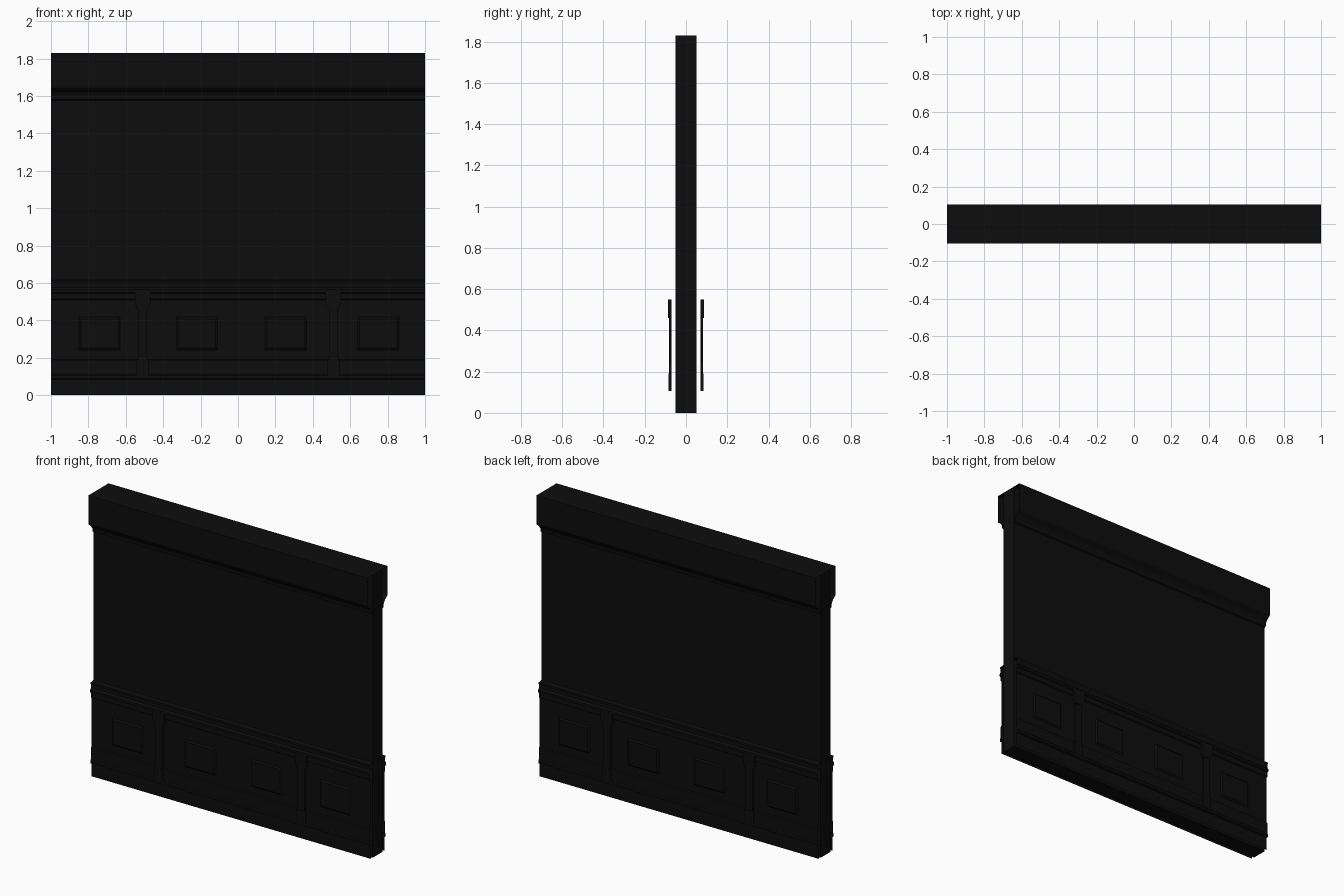
import bpy, bmesh

old = bpy.data.objects.get("Cube")
if old:
    bpy.data.objects.remove(old, do_unlink=True)

black = bpy.data.materials.new("soft black")
black.use_nodes = True
COLOUR = (0.004, 0.004, 0.004, 1)
black.diffuse_color = COLOUR
black.node_tree.nodes["Principled BSDF"].inputs["Base Color"].default_value = COLOUR


def finish(name, bm, mirror=True):
    """Turn a bmesh into an object, repeated on the back of the wall."""
    mesh = bpy.data.meshes.new(name)
    bm.to_mesh(mesh)
    bm.free()
    mesh.materials.append(black)
    ob = bpy.data.objects.new(name, mesh)
    bpy.context.collection.objects.link(ob)
    if mirror:
        mod = ob.modifiers.new("back side", 'MIRROR')
        mod.use_axis = (False, True, False)
        mod.use_mirror_merge = False
    return ob


def moulding(name, profile):
    """Open-ended strip along x from (depth, height) points."""
    bm = bmesh.new()
    rows = [[bm.verts.new((x, -d, z)) for x in (-1, 1)] for d, z in profile]
    for a, b in zip(rows, rows[1:]):
        bm.faces.new((a[0], a[1], b[1], b[0]))
    finish(name, bm)


def raised_block(name, x, bottom, top, depth):
    """Outline at the field, smaller or equal outline at the front."""
    bm = bmesh.new()
    rings = []
    for pts, d in ((bottom, depth[0]), (top, depth[1])):
        rings.append([bm.verts.new((x + px, -d, z)) for px, z in pts])
    n = len(rings[0])
    for i in range(n):
        j = (i + 1) % n
        bm.faces.new((rings[0][i], rings[0][j], rings[1][j], rings[1][i]))
    bm.faces.new(rings[1])
    finish(name, bm)


def rect(w, z0, z1):
    return [(-w, z0), (w, z0), (w, z1), (-w, z1)]


# Wall core
bm = bmesh.new()
bmesh.ops.create_cube(bm, size=1)
for v in bm.verts:
    v.co = (v.co.x * 2, v.co.y * 0.1, (v.co.z + 0.5) * 1.83)
finish("wall_core", bm, mirror=False)

# Crown with coved underside
moulding("crown", [(0.05, 1.575), (0.06, 1.58), (0.062, 1.602), (0.075, 1.622),
                   (0.1, 1.642), (0.103, 1.652), (0.103, 1.83), (0, 1.83)])

# Skirting, lower rail, field, upper rail and chair rail
moulding("wainscot", [(0.07, 0), (0.07, 0.085), (0.083, 0.09), (0.083, 0.105),
                      (0.077, 0.112), (0.077, 0.188), (0.07, 0.193),
                      (0.07, 0.51), (0.077, 0.515), (0.077, 0.545),
                      (0.086, 0.55), (0.086, 0.565), (0.075, 0.575),
                      (0.075, 0.595), (0.08, 0.603), (0.08, 0.612), (0.05, 0.615)])

# Stiles with a tapered cap and a foot
for side, x in (("right", -0.51), ("left", 0.51)):
    stile = rect(0.024, 0.105, 0.5)
    raised_block(side + "_stile", x, stile, stile, (0.07, 0.083))
    foot = rect(0.032, 0.105, 0.19)
    raised_block(side + "_stile_foot", x, foot, foot, (0.07, 0.086))
    cap = [(-0.028, 0.46), (0.028, 0.46), (0.042, 0.49), (0.042, 0.55),
           (-0.042, 0.55), (-0.042, 0.49)]
    raised_block(side + "_stile_cap", x, cap, cap, (0.07, 0.087))

# Raised panels with bevelled edges
for i, x in enumerate((-0.74, -0.22, 0.255, 0.75)):
    raised_block("panel_%d" % (i + 1), x, rect(0.11, 0.242, 0.418),
                 rect(0.1, 0.252, 0.408), (0.07, 0.078))
